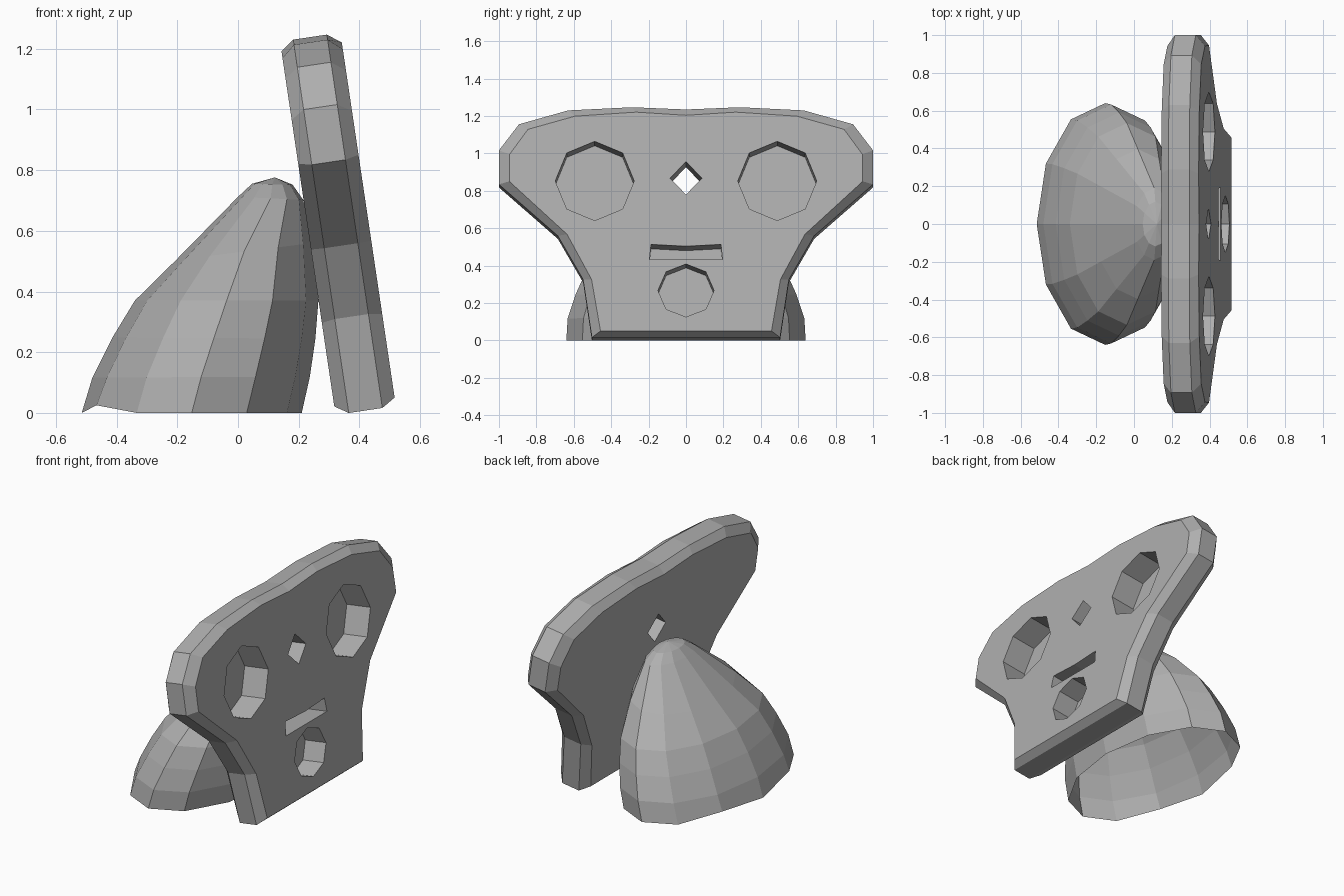
import bpy, bmesh
from math import sin, cos, tau, radians

if "Cube" in bpy.data.objects:
    bpy.data.objects.remove(bpy.data.objects["Cube"])

TILT = radians(8.46)

# Shared darker grey
grey = bpy.data.materials.new("dark_grey")
grey.diffuse_color = (.43, .43, .43, 1)
grey.use_nodes = True
grey.node_tree.nodes["Principled BSDF"].inputs["Base Color"].default_value = grey.diffuse_color


def place(y, v, d):
    """Point on the leaning panel: y across, v up the panel, d through its thickness."""
    return (d * cos(TILT) - v * sin(TILT), y, d * sin(TILT) + v * cos(TILT))


def loft(name, loops, cap_start=True, cap_end=True):
    """Skin a stack of equal-length closed loops, optionally capping the ends."""
    bm = bmesh.new()
    rings = [[bm.verts.new(p) for p in loop] for loop in loops]
    n = len(rings[0])
    for a, b in zip(rings, rings[1:]):
        for i in range(n):
            j = (i + 1) % n
            bm.faces.new((a[i], a[j], b[j], b[i]))
    if cap_start:
        bm.faces.new(rings[0][::-1])
    if cap_end:
        bm.faces.new(rings[-1])
    bmesh.ops.recalc_face_normals(bm, faces=bm.faces[:])
    mesh = bpy.data.meshes.new(name)
    bm.to_mesh(mesh)
    bm.free()
    mesh.materials.append(grey)
    obj = bpy.data.objects.new(name, mesh)
    bpy.context.collection.objects.link(obj)
    return obj


def mirrored(half):
    """Close a half outline whose first point lies on the centre line."""
    return half + [(-y, v) for y, v in reversed(half[1:])]


def ngon(cy, cv, ry, rv, sides):
    return [(cy + ry * sin(tau * i / sides), cv + rv * cos(tau * i / sides))
            for i in range(sides)]


# Leaning panel with chamfered rim
outer = mirrored([(0, 1.178), (.289, 1.19), (.63, 1.173), (.893, 1.098), (1, .957),
                  (1, .773), (.685, .495), (.55, .259), (.503, -.054)])
inner = mirrored([(0, 1.14), (.267, 1.157), (.594, 1.135), (.845, 1.064), (.943, .929),
                  (.945, .783), (.636, .497), (.505, .253), (.457, -.026)])
BACK, FRONT = .317, .518
panel = loft("panel", [[place(y, v, d) for y, v in outline] for outline, d in
                       ((inner, BACK), (outer, .361), (outer, .473), (inner, FRONT))])

# Recesses and the through hole, cut into the front face
slot = [(-.187, .442), (0, .432), (.187, .442), (.195, .361), (-.195, .361)]
cuts = [("left_eye_cut", ngon(-.488, .785, .211, .214, 8), .16),
        ("right_eye_cut", ngon(.488, .785, .211, .214, 8), .16),
        ("mouth_cut", ngon(0, .193, .15, .143, 8), .14),
        ("slot_cut", slot, .16),
        ("diamond_cut", ngon(0, .80, .085, .089, 4), .3)]
bpy.context.view_layer.objects.active = panel
for name, outline, depth in cuts:
    cutter = loft(name, [[place(y, v, d) for y, v in outline]
                         for d in (FRONT - depth, FRONT + .1)])
    cutter.hide_render = True
    mod = panel.modifiers.new(name, 'BOOLEAN')
    mod.operation, mod.solver, mod.object = 'DIFFERENCE', 'EXACT', cutter
    bpy.ops.object.modifier_apply(modifier=name)
    bpy.data.objects.remove(cutter)

# Open elliptical dome behind the panel: (back x, its z, front x, its z) per ring
profile = [(-.515, 0, .21, 0), (-.48, .116, .237, .12), (-.414, .248, .255, .245),
           (-.34, .37, .265, .37), (-.205, .503, .245, .56), (0, .712, .215, .702),
           (.046, .755, .18, .752), (.118, .775, .124, .775)]
rings = []
for r, (x0, z0, x1, z1) in enumerate(profile):
    cx, rx, ring = (x0 + x1) / 2, (x1 - x0) / 2, []
    for k in range(12):
        a = tau * k / 12
        z = (z0 + z1) / 2 + cos(a) * (z1 - z0) / 2
        if r == 0 and k in (5, 7):   # small lifted notches in the rim
            z = .025
        ring.append((cx + rx * cos(a), rx * 1.765 * sin(a), z))
    rings.append(ring)
loft("dome", rings, cap_start=False)
